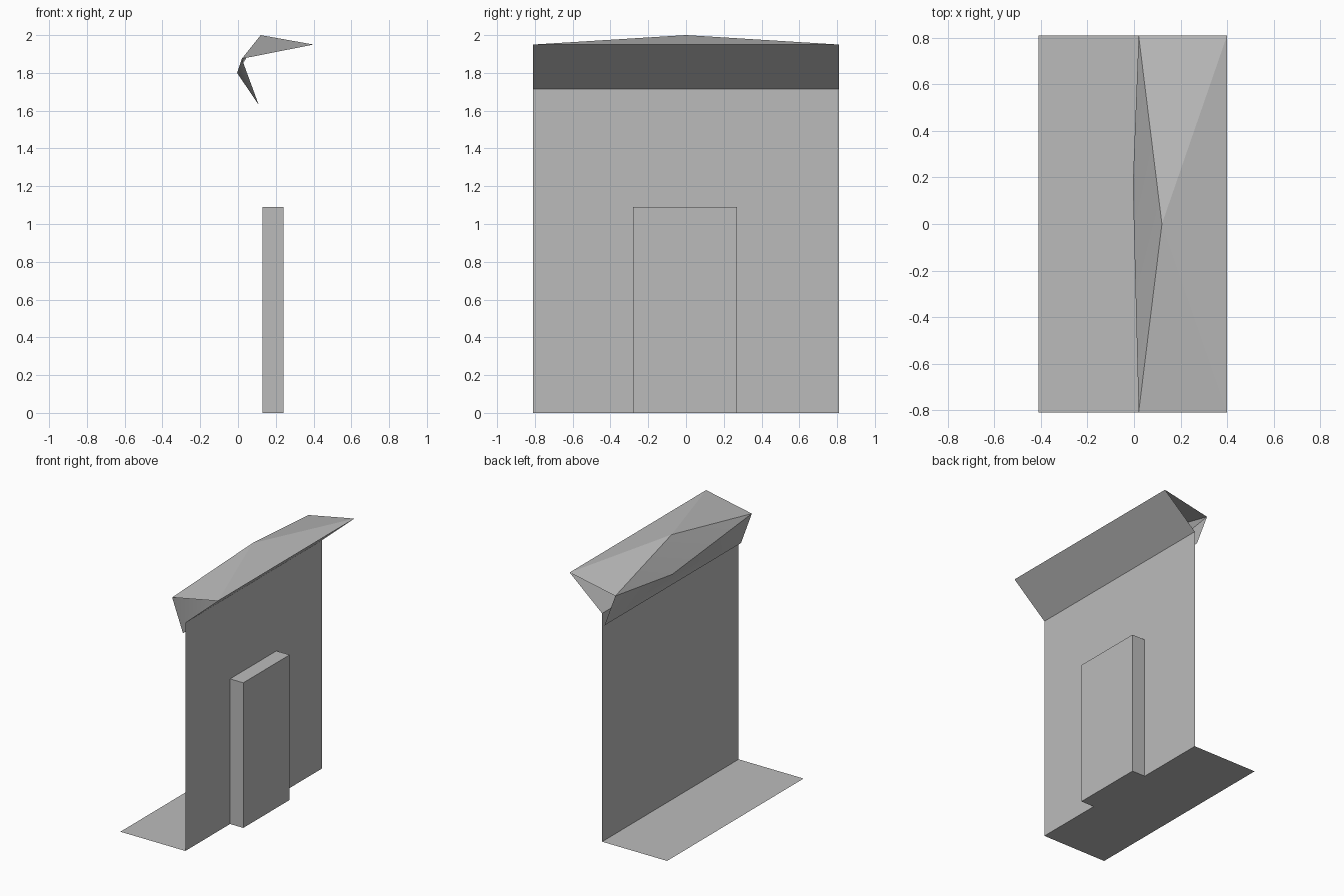
import bpy
import math

cube = bpy.data.objects.get("Cube")
if cube:
    bpy.data.objects.remove(cube, do_unlink=True)

grey = bpy.data.materials.new("plain grey")
grey.use_nodes = True
grey.diffuse_color = (0.5, 0.5, 0.5, 1)
grey.node_tree.nodes["Principled BSDF"].inputs["Base Color"].default_value = (0.5, 0.5, 0.5, 1)

HALF = 0.81      # half length along y
WALL_X = 0.13
WALL_TOP = 1.715


def sheet(name, verts, faces):
    """Make an object from named corners and faces that list those names."""
    keys = list(verts)
    mesh = bpy.data.meshes.new(name)
    mesh.from_pydata([verts[k] for k in keys], [],
                     [[keys.index(k) for k in f.split()] for f in faces])
    mesh.materials.append(grey)
    obj = bpy.data.objects.new(name, mesh)
    bpy.context.collection.objects.link(obj)
    return obj


def ends(**profile):
    """Repeat each (x, z) profile point at both ends: 0 is -y, 1 is +y."""
    return {f"{k}{i}": (x, y, z) for k, (x, z) in profile.items()
            for i, y in enumerate((-HALF, HALF))}


# Upright wall and the ground sheet behind it
sheet("wall", ends(foot=(WALL_X, 0), top=(WALL_X, WALL_TOP)),
      ["foot0 foot1 top1 top0"])
sheet("ground_sheet", ends(back=(-0.41, 0), front=(WALL_X, 0)),
      ["back0 front0 front1 back1"])

# Canopy: sloping underside, peaked top, and a dented back, open at the ends
points = ends(wall=(WALL_X, WALL_TOP), lip=(0.40, 1.95),
              rear=(0.02, 1.875), hem=(0.11, 1.63))
points["peak"] = (0.12, 0, 2.0)
points["dent"] = (-0.005, 0.17, 1.80)
canopy = sheet("canopy", points, [
    "wall0 wall1 lip1 lip0",
    "lip0 lip1 peak", "lip0 peak rear0", "lip1 rear1 peak",
    "peak rear1 dent", "peak dent rear0",
    "dent rear1 hem1", "dent hem1 hem0", "dent hem0 rear0",
])
bpy.ops.object.select_all(action="DESELECT")
canopy.select_set(True)
bpy.context.view_layer.objects.active = canopy
bpy.ops.object.shade_smooth_by_angle(angle=math.radians(20))

# Door block standing against the wall
bpy.ops.mesh.primitive_cube_add(size=1, location=(0.185, -0.005, 0.545))
door = bpy.context.object
door.name = "door_block"
door.scale = (0.11, 0.55, 1.09)
door.data.materials.append(grey)
